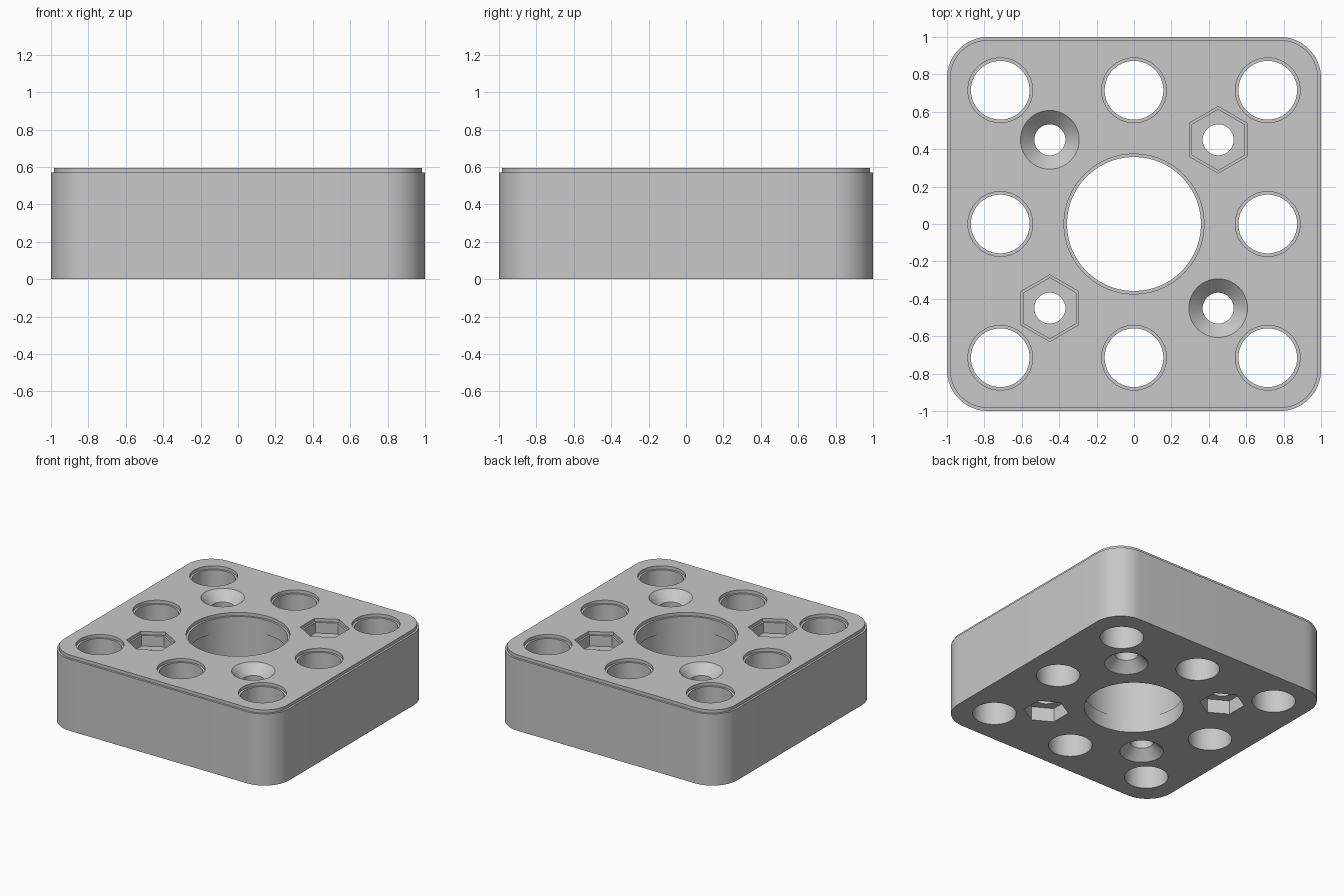
import bpy, bmesh
from math import pi, sin, cos

if "Cube" in bpy.data.objects:
    bpy.data.objects.remove(bpy.data.objects["Cube"], do_unlink=True)

HEIGHT, LEDGE, STEP = 0.595, 0.57, 0.016   # top, start of inset layer, inset width
OVER = 0.1                                 # how far cutters poke out

plastic = bpy.data.materials.new("grey plastic")
plastic.use_nodes = True
grey = (0.58, 0.58, 0.58, 1)
plastic.diffuse_color = grey
plastic.node_tree.nodes["Principled BSDF"].inputs["Base Color"].default_value = grey


def ring(radius, sides):
    """Regular polygon with a corner towards +y."""
    return [(radius * cos(pi / 2 + 2 * pi * i / sides),
             radius * sin(pi / 2 + 2 * pi * i / sides)) for i in range(sides)]


def rounded_square(half, radius, steps=16):
    points = []
    c = half - radius
    for k, (sx, sy) in enumerate([(1, 1), (-1, 1), (-1, -1), (1, -1)]):
        for i in range(steps + 1):
            a = pi / 2 * (k + i / steps)
            points.append((sx * c + radius * cos(a), sy * c + radius * sin(a)))
    return points


def stack(name, layers, x=0, y=0):
    """Closed solid from (outline, z) layers listed bottom to top."""
    bm = bmesh.new()
    loops = [[bm.verts.new((x + px, y + py, z)) for px, py in outline]
             for outline, z in layers]
    n = len(loops[0])
    for low, high in zip(loops, loops[1:]):
        for i in range(n):
            j = (i + 1) % n
            bm.faces.new((low[i], low[j], high[j], high[i]))
    bm.faces.new(loops[0][::-1])
    bm.faces.new(loops[-1])
    bmesh.ops.recalc_face_normals(bm, faces=bm.faces)
    mesh = bpy.data.meshes.new(name)
    bm.to_mesh(mesh)
    bm.free()
    mesh.materials.append(plastic)
    obj = bpy.data.objects.new(name, mesh)
    bpy.context.collection.objects.link(obj)
    return obj


# Block with a slightly inset top layer
outer, inner = rounded_square(1, 0.22), rounded_square(1 - STEP, 0.22 - STEP)
block = stack("block", [(outer, 0), (outer, LEDGE), (inner, LEDGE), (inner, HEIGHT)])
bpy.ops.object.select_all(action='DESELECT')
block.select_set(True)
bpy.context.view_layer.objects.active = block


def cut(levels, sides, x=0, y=0):
    cutter = stack("cutter", [(ring(r, sides), z) for r, z in levels], x, y)
    cutter.hide_render = True
    mod = block.modifiers.new("cut", 'BOOLEAN')
    mod.operation, mod.solver, mod.object = 'DIFFERENCE', 'EXACT', cutter
    bpy.ops.object.modifier_apply(modifier=mod.name)
    bpy.data.objects.remove(cutter, do_unlink=True)


def stepped(r, bottom):
    """Straight hole that widens in the top layer."""
    return [(r, bottom), (r, LEDGE), (r + STEP, LEDGE), (r + STEP, HEIGHT + OVER)]


# Eight round holes around the edge
for x in (-0.715, 0, 0.715):
    for y in (-0.715, 0, 0.715):
        if x or y:
            cut(stepped(0.157, -OVER), 64, x, y)

# Centre bore with a shallow recess half way up
bore = 0.358
groove = bore + STEP / 2
cut([(bore, -OVER), (bore, 0.12), (groove, 0.12), (groove, 0.455), (bore, 0.455)]
    + stepped(bore, 0.455)[1:], 96)

# Screw holes: countersunk at one end, hexagonal nut pocket at the other
screw, head, nut, pocket = 0.083, 0.157, 0.162, 0.11
sink = head - screw
for x in (-0.45, 0.45):
    for y in (-0.45, 0.45):
        cone_down = [(head + OVER, -OVER), (screw, sink), (screw, HEIGHT + OVER)]
        if x * y > 0:
            cut(cone_down, 48, x, y)
            cut(stepped(nut, HEIGHT - pocket), 6, x, y)
        else:
            cut([(r, HEIGHT - z) for r, z in reversed(cone_down)], 48, x, y)
            cut([(nut, -OVER), (nut, pocket)], 6, x, y)

bpy.ops.object.shade_smooth_by_angle(angle=pi / 6)
